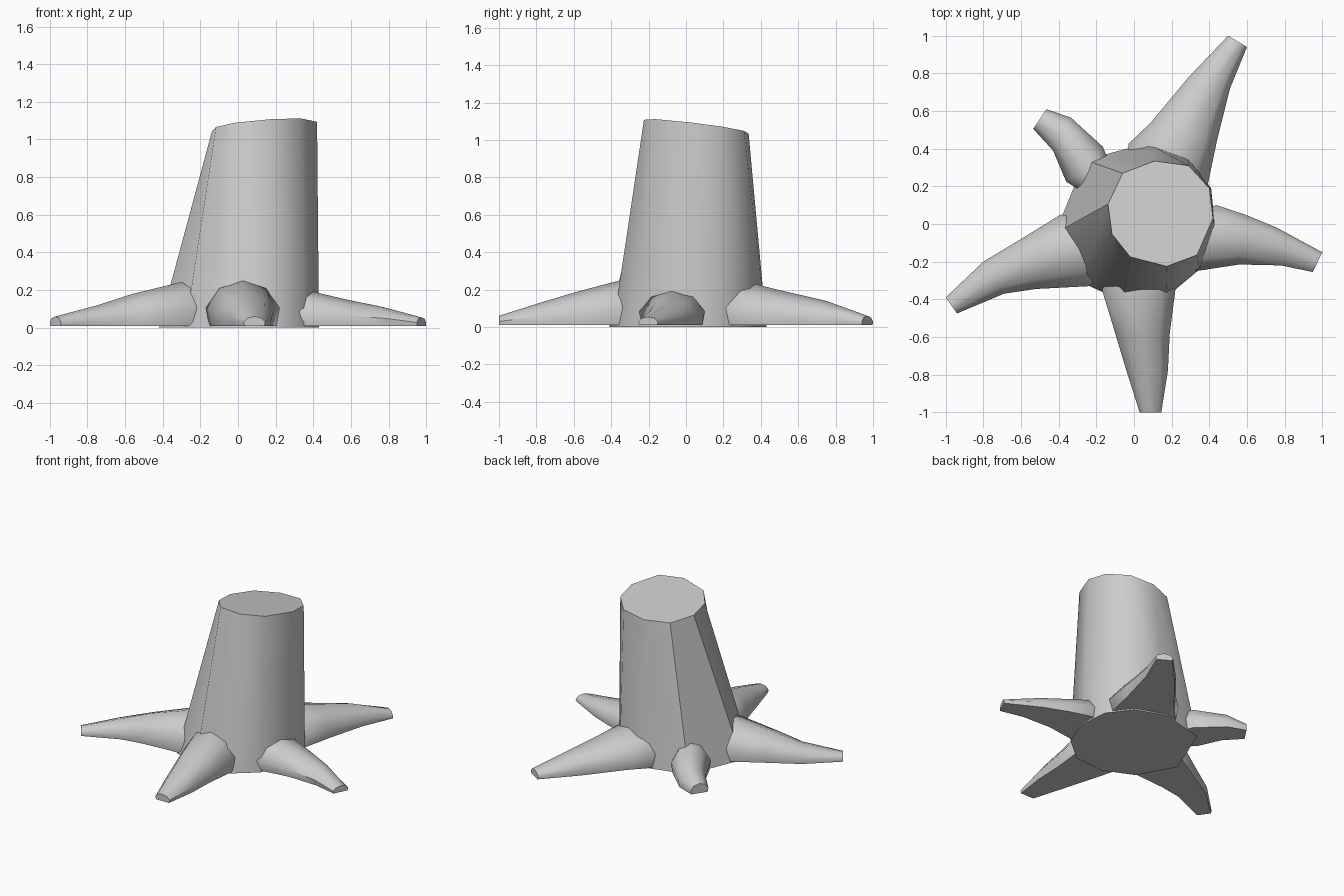
import bpy, bmesh, math
from mathutils import Vector


def loft(name, rings, angle=40):
    """Skin matching closed rings, cap both ends and smooth the soft edges."""
    bm = bmesh.new()
    loops = [[bm.verts.new(p) for p in ring] for ring in rings]
    n = len(loops[0])
    for a, b in zip(loops, loops[1:]):
        for i in range(n):
            j = (i + 1) % n
            bm.faces.new((a[i], a[j], b[j], b[i]))
    bm.faces.new(loops[0])
    bm.faces.new(loops[-1])
    bmesh.ops.recalc_face_normals(bm, faces=bm.faces)
    mesh = bpy.data.meshes.new(name)
    bm.to_mesh(mesh)
    bm.free()
    obj = bpy.data.objects.new(name, mesh)
    bpy.context.collection.objects.link(obj)
    bpy.ops.object.select_all(action='DESELECT')
    obj.select_set(True)
    bpy.context.view_layer.objects.active = obj
    bpy.ops.object.shade_smooth_by_angle(angle=math.radians(angle))
    return obj


# Leaning ten-sided trunk with a slanted cut on top
top = [(0.11, 0.335), (0.29, 0.31), (0.40, 0.19), (0.42, 0.03), (0.335, -0.165),
       (0.175, -0.225), (-0.02, -0.175), (-0.117, -0.053), (-0.138, 0.106), (-0.06, 0.27)]
base = [(0.07, 0.43), (0.29, 0.35), (0.41, 0.19), (0.43, -0.01), (0.35, -0.24),
        (0.17, -0.39), (-0.06, -0.41), (-0.28, -0.31), (-0.42, -0.05), (-0.26, 0.34)]
loft("trunk", [[(x, y, 0.0) for x, y in base],
               [(x, y, 1.07 + 0.07 * (x - 0.14) - 0.125 * (y - 0.06)) for x, y in top]])

# Root cross-section: position across the width, share of the height
SECTION = [(0.04, 0), (0, 0.4), (0.18, 0.83), (0.5, 1), (0.82, 0.83), (1, 0.4), (0.96, 0)]


def root(name, stations):
    """Each station: one edge (x, y), the other edge (x, y), height."""
    ax, ay, bx, by, h = stations[0]
    k = 0.72                                   # buried end inside the trunk
    stations = [(ax * k, ay * k, bx * k, by * k, h)] + stations
    rings = []
    for ax, ay, bx, by, h in stations:
        a, b = Vector((ax, ay)), Vector((bx, by))
        rings.append([(*a.lerp(b, t), 0.01 + (h - 0.01) * s) for t, s in SECTION])
    loft(name, rings, 50)


# Five tapering roots
root("front_root", [(-0.17, -0.35, 0.22, -0.35, 0.25), (-0.10, -0.58, 0.19, -0.58, 0.19),
                    (-0.04, -0.78, 0.18, -0.78, 0.13), (0.03, -1.0, 0.145, -1.0, 0.06)])
root("right_root", [(0.44, 0.10, 0.33, -0.25, 0.195), (0.59, 0.05, 0.56, -0.215, 0.15),
                    (0.76, -0.02, 0.78, -0.22, 0.11), (1.0, -0.15, 0.95, -0.255, 0.055)])
root("back_right_root", [(-0.03, 0.425, 0.39, 0.20, 0.245), (0.09, 0.54, 0.44, 0.44, 0.20),
                         (0.29, 0.78, 0.51, 0.72, 0.14), (0.5, 1.0, 0.60, 0.94, 0.06)])
root("back_left_root", [(-0.165, 0.41, -0.36, 0.225, 0.20), (-0.335, 0.565, -0.43, 0.39, 0.14),
                        (-0.465, 0.61, -0.535, 0.505, 0.08)])
root("left_root", [(-0.39, 0.05, -0.235, -0.33, 0.24), (-0.60, -0.08, -0.52, -0.345, 0.18),
                   (-0.80, -0.20, -0.69, -0.37, 0.12), (-1.0, -0.39, -0.94, -0.475, 0.06)])
